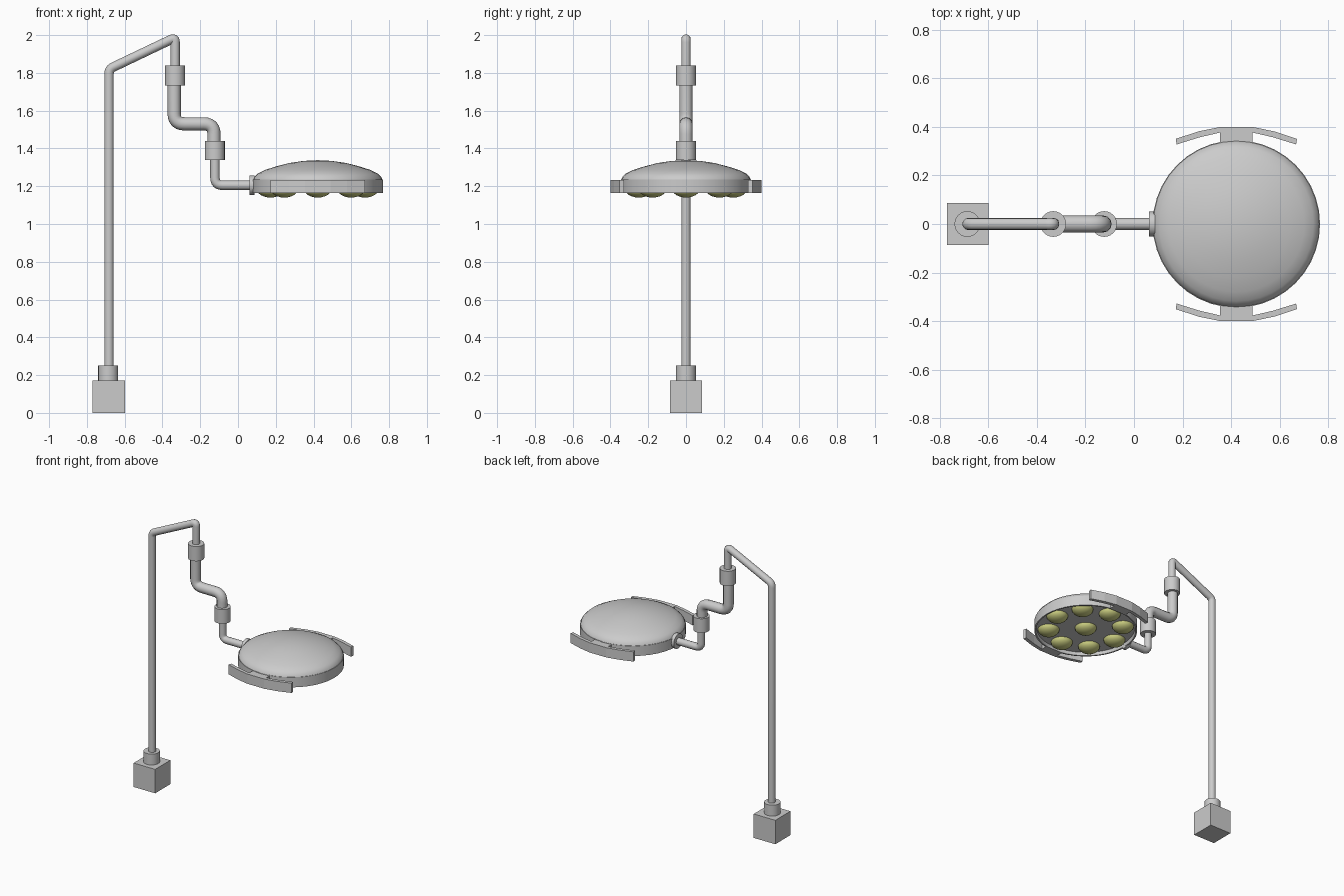
import bpy, bmesh, math
from mathutils import Vector, Matrix

cube = bpy.data.objects.get("Cube")
if cube:
    bpy.data.objects.remove(cube, do_unlink=True)


def material(name, rgb):
    m = bpy.data.materials.new(name)
    m.use_nodes = True
    m.diffuse_color = (*rgb, 1)
    m.node_tree.nodes["Principled BSDF"].inputs["Base Color"].default_value = (*rgb, 1)
    return m


GREY = material("light grey metal", (0.6, 0.6, 0.6))
YELLOW = material("pale yellow lens", (0.6, 0.62, 0.22))


def finish(obj, mat, smooth=True):
    obj.data.materials.clear()
    obj.data.materials.append(mat)
    bpy.ops.object.select_all(action="DESELECT")
    obj.select_set(True)
    bpy.context.view_layer.objects.active = obj
    if smooth:
        bpy.ops.object.shade_smooth_by_angle(angle=math.radians(35))
    return obj


def from_bmesh(name, bm, mat, smooth=True):
    bmesh.ops.recalc_face_normals(bm, faces=bm.faces)
    mesh = bpy.data.meshes.new(name)
    bm.to_mesh(mesh)
    bm.free()
    obj = bpy.data.objects.new(name, mesh)
    bpy.context.collection.objects.link(obj)
    return finish(obj, mat, smooth)


def lathe(name, profile, x, y, mat, steps=32):
    """Turn a (radius, height) profile about a vertical axis."""
    bm = bmesh.new()
    verts = [bm.verts.new((r, 0, z)) for r, z in profile]
    edges = [bm.edges.new(pair) for pair in zip(verts, verts[1:])]
    bmesh.ops.spin(bm, geom=verts + edges, cent=(0, 0, 0), axis=(0, 0, 1),
                   angle=math.tau, steps=steps, use_duplicate=False)
    bmesh.ops.remove_doubles(bm, verts=bm.verts, dist=0.0005)
    bmesh.ops.translate(bm, verts=bm.verts, vec=(x, y, 0))
    return from_bmesh(name, bm, mat)


def cylinder(name, x, z0, z1, radius):
    return lathe(name, [(0, z0), (radius, z0), (radius, z1), (0, z1)], x, 0, GREY, 24)


def tube(name, points, radius, bend):
    """Sweep a round pipe along an XZ path with rounded corners."""
    pts = [Vector((x, 0, z)) for x, z in points]
    path = [pts[0]]
    for a, b, c in zip(pts, pts[1:], pts[2:]):
        start = b + (a - b).normalized() * bend
        end = b + (c - b).normalized() * bend
        for i in range(7):
            t = i / 6
            path.append(start * (1 - t) ** 2 + b * 2 * t * (1 - t) + end * t * t)
    path.append(pts[-1])
    curve = bpy.data.curves.new(name, "CURVE")
    curve.dimensions = "3D"
    curve.bevel_depth = radius
    curve.bevel_resolution = 4
    curve.use_fill_caps = True
    spline = curve.splines.new("POLY")
    spline.points.add(len(path) - 1)
    for p, co in zip(spline.points, path):
        p.co = (*co, 1)
    obj = bpy.data.objects.new(name, curve)
    bpy.context.collection.objects.link(obj)
    bpy.ops.object.select_all(action="DESELECT")
    obj.select_set(True)
    bpy.context.view_layer.objects.active = obj
    bpy.ops.object.convert(target="MESH")
    return finish(bpy.context.object, GREY)


# Base block and pole
bm = bmesh.new()
bmesh.ops.create_cube(bm, size=0.172, matrix=Matrix.Translation((-0.685, 0, 0.086)))
from_bmesh("base_block", bm, GREY, smooth=False)
cylinder("base_collar", -0.687, 0.17, 0.25, 0.053)
tube("pole", [(-0.683, 0.2), (-0.683, 1.82), (-0.333, 1.987), (-0.333, 1.78)], 0.025, 0.025)

# Jointed arm
cylinder("upper_joint", -0.333, 1.732, 1.838, 0.053)
tube("middle_arm", [(-0.338, 1.78), (-0.338, 1.53), (-0.127, 1.53), (-0.127, 1.4)], 0.035, 0.055)
cylinder("lower_joint", -0.123, 1.338, 1.44, 0.053)
tube("lower_arm", [(-0.122, 1.4), (-0.122, 1.205), (0.09, 1.205)], 0.025, 0.04)

bm = bmesh.new()
turn = Matrix.Translation((0.074, 0, 1.205)) @ Matrix.Rotation(math.pi / 2, 4, "Y")
bmesh.ops.create_cone(bm, cap_ends=True, segments=24, radius1=0.052, radius2=0.052,
                      depth=0.026, matrix=turn)
from_bmesh("mounting_flange", bm, GREY)

# Lamp head: rim, recessed underside and shallow dome
LAMP_X, BOTTOM, RIM_TOP, RECESS = 0.422, 1.163, 1.235, 1.186
lathe("lamp_rim", [(0, RECESS), (0.33, RECESS), (0.335, BOTTOM), (0.345, BOTTOM),
                   (0.345, RIM_TOP), (0.335, RIM_TOP)], LAMP_X, 0, GREY, 40)
lathe("lamp_dome", [(0.342, RIM_TOP), (0.336, 1.25), (0.318, 1.267), (0.28, 1.286),
                    (0.22, 1.305), (0.15, 1.323), (0.075, 1.334), (0, 1.338)],
      LAMP_X, 0, GREY, 40)

# Lenses: one in the middle and a ring of eight
lens = [(0.073 * math.cos(a), RECESS - 0.046 * math.sin(a))
        for a in (math.pi / 2 * i / 6 for i in range(7))]
spots = [(0, 0)] + [(0.25 * math.cos(k * math.pi / 4), 0.25 * math.sin(k * math.pi / 4))
                    for k in range(8)]
for n, (dx, dy) in enumerate(spots):
    lathe(f"lens_{n}", lens, LAMP_X + dx, dy, YELLOW, 20)

# Swept-back handles on both sides
half = [(0.067, 0.33), (0.067, 0.377), (0.153, 0.357), (0.246, 0.328),
        (0.25, 0.351), (0.155, 0.382), (0.067, 0.4)]
outline = half + [(-x, y) for x, y in reversed(half)]
for name, side in (("back_handle", 1), ("front_handle", -1)):
    bm = bmesh.new()
    face = bm.faces.new([bm.verts.new((LAMP_X + x, side * y, BOTTOM)) for x, y in outline])
    top = bmesh.ops.extrude_face_region(bm, geom=[face])["geom"]
    bmesh.ops.translate(bm, vec=(0, 0, 0.07),
                        verts=[v for v in top if isinstance(v, bmesh.types.BMVert)])
    from_bmesh(name, bm, GREY, smooth=False)
